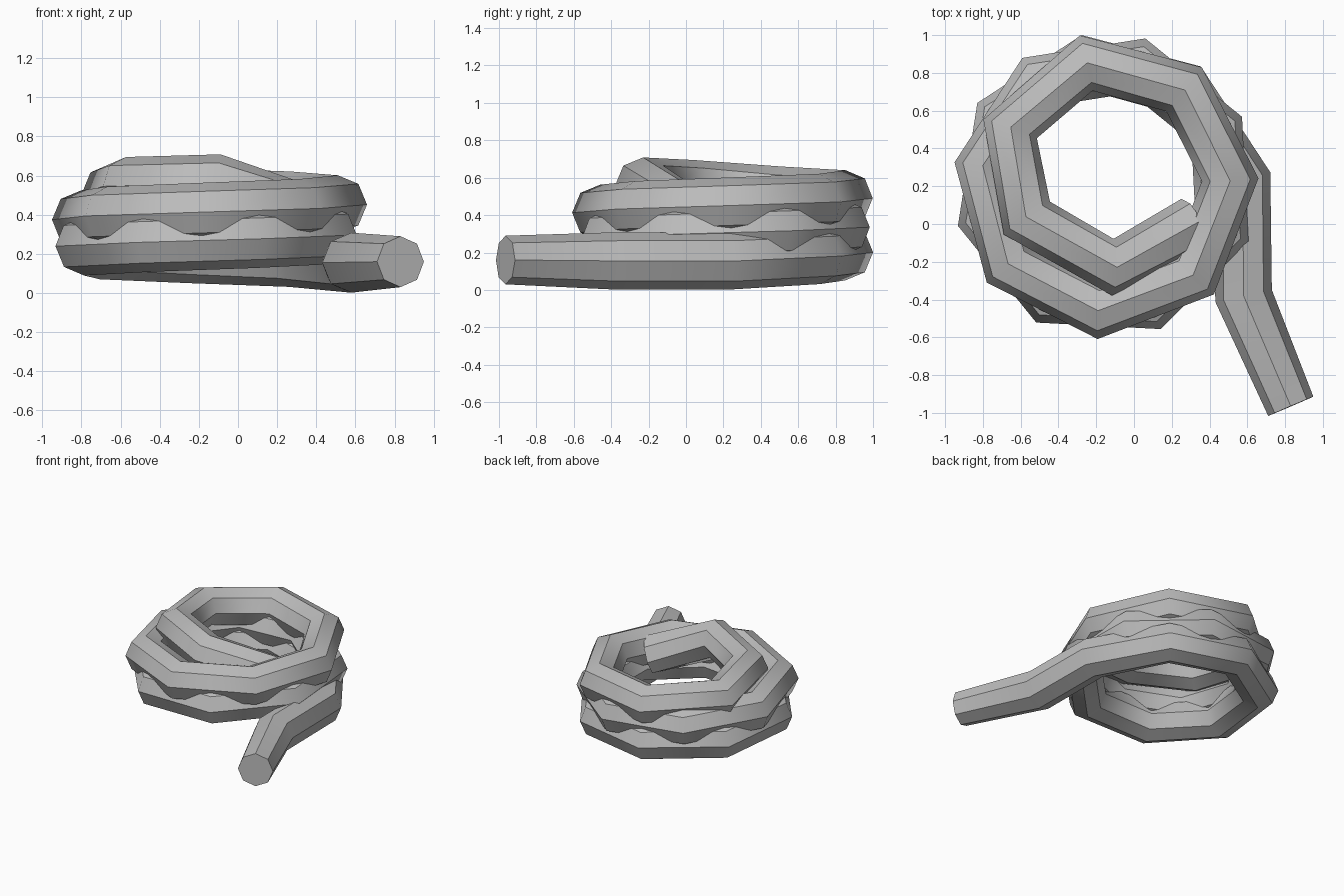
import bpy, bmesh
from math import sin, cos, radians, pi
from mathutils import Vector

if "Cube" in bpy.data.objects:
    bpy.data.objects.remove(bpy.data.objects["Cube"])

SIDES = 8
CENTRE = Vector((-0.15, 0.2, 0))

# Rope path: straight tail, regular rising coil, then a smaller top loop
path = [(Vector((0.83, -0.965, 0.16)), 0.13),
        (Vector((0.58, -0.38, 0.155)), 0.153),
        (Vector((0.575, 0.23, 0.155)), 0.153)]


def coil_point(angle, radius, height):
    a = radians(angle)
    return CENTRE + Vector((radius * cos(a), radius * sin(a), height))


for k in range(1, 18):
    path.append((coil_point(3 + 48 * k, 0.66, 0.162 + 0.0193 * k), 0.15))
for angle, radius, height in ((149, 0.59, 0.51), (202, 0.45, 0.545), (275, 0.43, 0.56)):
    path.append((coil_point(angle, radius, height), 0.15))
path.append((Vector((0.32, 0.0, 0.41)), 0.15))

# Sweep an octagon along the path
bm = bmesh.new()
rings = []
for i, (point, radius) in enumerate(path):
    before = path[max(i - 1, 0)][0]
    after = path[min(i + 1, len(path) - 1)][0]
    tangent = Vector((0, 0, 0))
    if i > 0:
        tangent += (point - before).normalized()
    if i < len(path) - 1:
        tangent += (after - point).normalized()
    tangent.normalize()
    side = tangent.cross(Vector((0, 0, 1))).normalized()
    up = side.cross(tangent)
    rings.append([bm.verts.new(point + radius * (side * cos(2 * pi * j / SIDES)
                                                 + up * sin(2 * pi * j / SIDES)))
                  for j in range(SIDES)])

for a, b in zip(rings, rings[1:]):
    for j in range(SIDES):
        n = (j + 1) % SIDES
        bm.faces.new((a[j], a[n], b[n], b[j]))
caps = [bm.faces.new(rings[0]), bm.faces.new(rings[-1])]
bmesh.ops.recalc_face_normals(bm, faces=bm.faces)

# Lengthwise and cap edges stay sharp, joints between segments are smooth
for face in bm.faces:
    face.smooth = True
for a, b in zip(rings, rings[1:]):
    for j in range(SIDES):
        bm.edges.get((a[j], b[j])).smooth = False
for cap in caps:
    for edge in cap.edges:
        edge.smooth = False

mesh = bpy.data.meshes.new("coiled_rope")
bm.to_mesh(mesh)
bm.free()
rope = bpy.data.objects.new("coiled_rope", mesh)
bpy.context.collection.objects.link(rope)

# Plain grey colour
grey = bpy.data.materials.new("rope_grey")
grey.use_nodes = True
colour = (0.5, 0.5, 0.5, 1)
grey.diffuse_color = colour
grey.node_tree.nodes["Principled BSDF"].inputs["Base Color"].default_value = colour
mesh.materials.append(grey)
